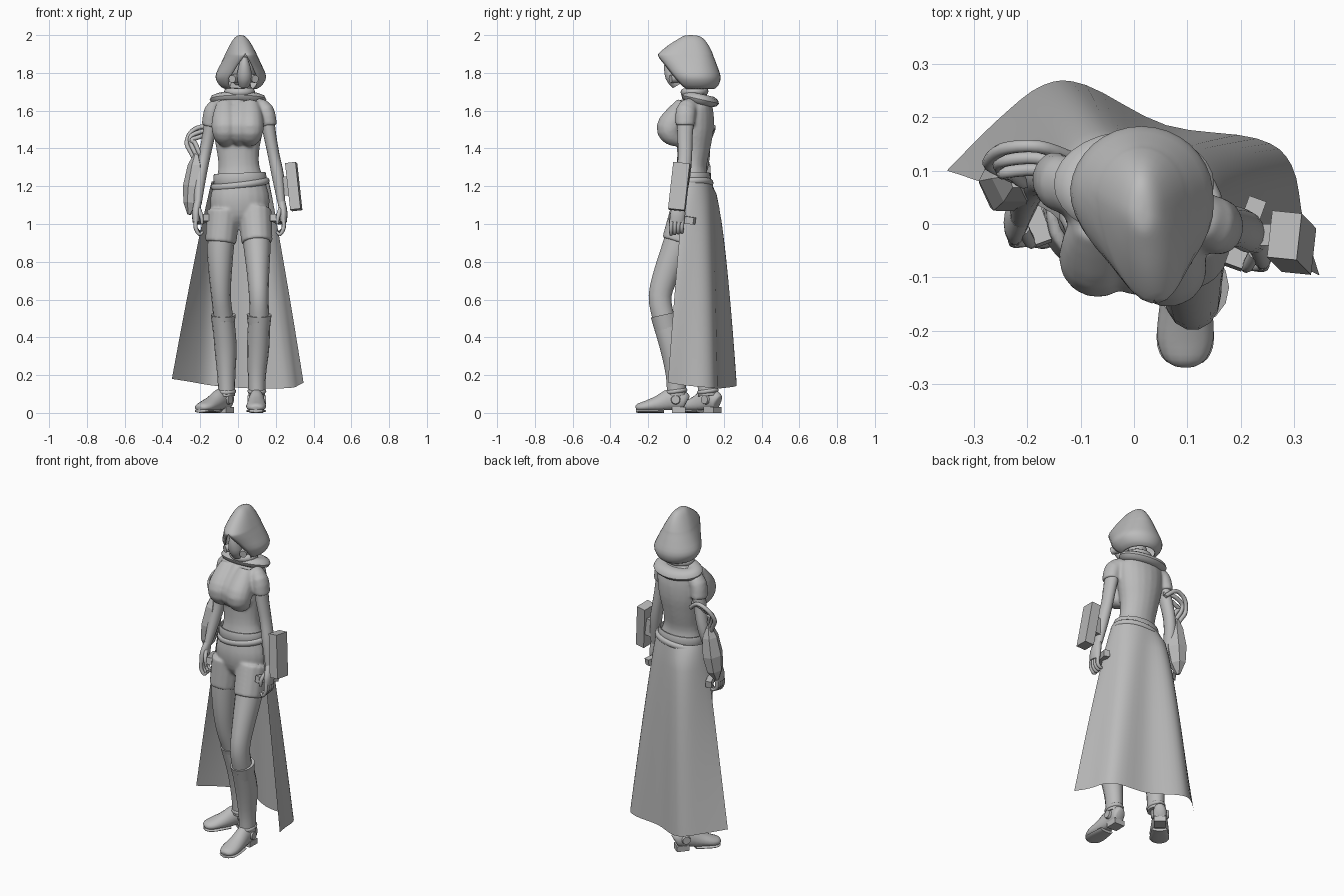
import bpy, bmesh, math
from mathutils import Vector, Matrix

if "Cube" in bpy.data.objects:
    bpy.data.objects.remove(bpy.data.objects["Cube"])

GREY = (0.5, 0.5, 0.5, 1)
cloth = bpy.data.materials.new("plain grey")
cloth.use_nodes = True
cloth.diffuse_color = GREY
cloth.node_tree.nodes["Principled BSDF"].inputs["Base Color"].default_value = GREY


def finish(name, bm, smooth=True):
    bmesh.ops.recalc_face_normals(bm, faces=bm.faces)
    mesh = bpy.data.meshes.new(name)
    bm.to_mesh(mesh)
    bm.free()
    mesh.materials.append(cloth)
    ob = bpy.data.objects.new(name, mesh)
    bpy.context.collection.objects.link(ob)
    if smooth:
        bpy.ops.object.select_all(action="DESELECT")
        ob.select_set(True)
        bpy.context.view_layer.objects.active = ob
        bpy.ops.object.shade_smooth_by_angle(angle=math.radians(50))
    return ob


def fuse(name, parts):
    """Merge overlapping volumes into one soft skin."""
    bpy.ops.object.select_all(action="DESELECT")
    for ob in parts:
        ob.select_set(True)
    bpy.context.view_layer.objects.active = parts[0]
    bpy.ops.object.join()
    parts[0].name = name
    skin = parts[0].modifiers.new("skin", "REMESH")
    skin.mode, skin.voxel_size, skin.use_smooth_shade = "VOXEL", .007, True
    soften = parts[0].modifiers.new("soften", "SMOOTH")
    soften.factor, soften.iterations = .5, 14


def spline(rows, steps):
    """Catmull-Rom smoothing of equal-length tuples."""
    out = []
    for i in range(len(rows) - 1):
        a, b, c, d = (rows[max(0, min(len(rows) - 1, i + k))] for k in (-1, 0, 1, 2))
        for s in range(steps):
            t = s / steps
            out.append([q + t * (r - p) / 2 + t * t * (p - 2.5 * q + 2 * r - w / 2)
                        + t ** 3 * (1.5 * (q - r) + (w - p) / 2)
                        for p, q, r, w in zip(a, b, c, d)])
    return out + [list(rows[-1])]


def bridge(bm, rings, closed=True):
    for r, s in zip(rings, rings[1:]):
        for i in range(len(r) if closed else len(r) - 1):
            j = (i + 1) % len(r)
            bm.faces.new((r[i], r[j], s[j], s[i]))


def sweep(name, path, ref=(1, 0, 0), sides=14, steps=3, floor=None, smooth=True):
    """Elliptical tube through rows of x, y, z, half width, half depth."""
    rows = spline([p if len(p) == 5 else (*p, p[3]) for p in path], steps)
    bm, rings, ref = bmesh.new(), [], Vector(ref)
    for i, (x, y, z, w, h) in enumerate(rows):
        a, b = rows[max(i - 1, 0)], rows[min(i + 1, len(rows) - 1)]
        t = (Vector(b[:3]) - Vector(a[:3])).normalized()
        u = (ref - t * ref.dot(t)).normalized()
        v = t.cross(u)
        ring = []
        for k in range(sides):
            an = math.tau * k / sides
            co = Vector((x, y, z)) + u * w * math.cos(an) + v * h * math.sin(an)
            if floor is not None:
                co.z = max(co.z, floor)
            ring.append(bm.verts.new(co))
        rings.append(ring)
    bridge(bm, rings)
    bm.faces.new(rings[0])
    bm.faces.new(rings[-1])
    return finish(name, bm, smooth)


def box(name, at, size, rot=(0, 0, 0)):
    turn = Matrix.Rotation(rot[2], 4, "Z") @ Matrix.Rotation(rot[1], 4, "Y") @ Matrix.Rotation(rot[0], 4, "X")
    bm = bmesh.new()
    bmesh.ops.create_cube(bm, size=1, matrix=Matrix.Translation(at) @ turn @ Matrix.Diagonal((*size, 1)))
    finish(name, bm, False)


def disc(name, at, radius, depth, axis):
    bm = bmesh.new()
    turn = Vector(axis).to_track_quat("Z", "Y").to_matrix().to_4x4()
    bmesh.ops.create_cone(bm, cap_ends=True, segments=14, radius1=radius, radius2=radius * 0.85,
                          depth=depth, matrix=Matrix.Translation(at) @ turn)
    finish(name, bm)


def band(name, at, rx, ry, thick, tall, tilt=0, roll=0):
    """Rolled ring of cloth or leather."""
    bm, rings = bmesh.new(), []
    turn = Matrix.Translation(at) @ Matrix.Rotation(tilt, 4, "X") @ Matrix.Rotation(roll, 4, "Y")
    for i in range(28):
        a = math.tau * i / 28
        rings.append([bm.verts.new(turn @ Vector((
            math.cos(a) * (rx + thick * math.cos(b)), math.sin(a) * (ry + thick * math.cos(b)),
            tall * math.sin(b)))) for b in (math.tau * k / 10 for k in range(10))])
    bridge(bm, rings + rings[:1])
    finish(name, bm)


# Torso, neck and bust volumes
body = [sweep("torso", [(.01, .04, 1.0, .06, .06), (.01, .03, 1.05, .14, .1), (.01, .028, 1.13, .158, .112),
                        (.01, .028, 1.21, .138, .1), (.005, .03, 1.3, .109, .08), (0, .04, 1.4, .115, .088),
                        (0, .048, 1.5, .134, .098), (0, .05, 1.59, .142, .097), (.005, .058, 1.645, .13, .08),
                        (.01, .055, 1.68, .075, .055), (.018, .045, 1.78, .045, .045)], sides=20)]
for x, y, w in ((-.068, -.066, .073), (.064, -.084, .073), (0, -.062, .05)):
    body.append(sweep("bust", [(x, y + .07, 1.645, w * .6, .035), (x, y + .036, 1.58, w * .9, .06),
                               (x, y, 1.51, w, .074), (x, y + .018, 1.465, w * .85, .058),
                               (x, y + .06, 1.435, w * .5, .03)]))

# Legs: shorts volume, bare leg, boot, cuff, ankle strap
legs = {
    "left": [(.09, .015, 1.07, .08, .09), (.1, -.042, .9, .073, .08), (.106, -.1, .75, .06, .07),
             (.11, -.137, .62, .052, .062), (.112, -.118, .5, .052, .06), (.107, -.072, .35, .053, .062),
             (.1, -.054, .2, .042, .048), (.1, -.05, .09, .038, .046)],
    "right": [(-.075, .02, 1.07, .08, .09), (-.092, .005, .9, .073, .08), (-.094, .005, .75, .062, .07),
              (-.09, .02, .62, .052, .06), (-.078, .06, .5, .052, .06), (-.066, .1, .35, .053, .062),
              (-.062, .11, .2, .042, .048), (-.06, .115, .09, .038, .046)]}
for side, rows in legs.items():
    grow = lambda r, g: (*r[:3], r[3] + g, r[4] + g)
    sweep(side + "_leg", spline(rows, 3)[2:], steps=1)
    body.append(sweep("shorts", [grow(r, .01) for r in rows[:2]], steps=5))
    sweep(side + "_boot", [grow(r, .006) for r in rows[4:]])
    x, y, z, w, h = rows[4]
    sweep(side + "_boot_cuff", [(x, y + .02, z - .07, w + .003, h + .004), (x, y, z + .02, w + .014, h + .012)])
    x, y, z, w, h = rows[-1]
    band(side + "_ankle_strap", (x, y, .115), w, h, .012, .012, .15)

# Arms with sleeves, palms, fingers and hand-held grips
arms = {
    "left": [(.1, .025, 1.62, .042, .045), (.148, .0, 1.598, .04, .05), (.167, -.005, 1.48, .034, .042),
             (.19, -.005, 1.36, .031, .038), (.212, -.015, 1.25, .032, .038), (.23, -.03, 1.11, .02, .025)],
    "right": [(-.1, .07, 1.62, .042, .045), (-.136, .075, 1.598, .04, .05), (-.153, .085, 1.48, .034, .04),
              (-.178, .09, 1.36, .032, .037), (-.2, .065, 1.25, .032, .036), (-.212, .015, 1.11, .02, .025)]}
for side, rows in arms.items():
    s = 1 if side == "left" else -1
    sweep(side + "_arm", rows[1:])
    body.append(sweep("sleeve", [(*r[:3], r[3] + .005, r[4] + .005) for r in rows[:2]]
                      + [(rows[2][0] - s * .003, rows[2][1], 1.52, .043, .052)]))
    x, y, z = rows[-1][:3]
    sweep(side + "_palm", [(x, y, z + .01, .02, .022), (x + s * .01, y - .012, z - .05, .022, .04),
                           (x + s * .01, y - .018, z - .1, .018, .038)])
    for k in range(4):
        fy = y - .045 + k * .019
        sweep(side + "_finger", [(x + s * .01, fy, z - .08, .011), (x + s * .012, fy - .004, z - .13, .011),
                                 (x - s * .008, fy - .004, z - .165 + .004 * k, .009),
                                 (x - s * .026, fy, z - .15, .007)], sides=8, ref=(0, 1, 0))
    sweep(side + "_thumb", [(x - s * .005, y - .025, z - .03, .012), (x - s * .018, y - .05, z - .07, .011),
                            (x - s * .022, y - .05, z - .11, .008)], sides=8, ref=(0, 1, 0))
    box(side + "_grip", (x - s * .022, y + .012, z - .085), (.034, .135, .038), (-.15, 0, -s * .35))
fuse("body_suit", body)

# Collar and draped cowl
band("collar", (.008, .045, 1.7), .06, .052, .022, .022, .05)
band("cowl", (0, .075, 1.66), .1, .052, .05, .03, -.22)

# Hood: rows of height, centre y, half width, front reach, back reach, half gap
bm, rings = bmesh.new(), []
for z, cy, w, f, b, gap in spline([(1.715, .06, .085, .085, .09, .8), (1.735, .06, .113, .112, .112, .72),
                                   (1.78, .055, .134, .14, .128, .55), (1.84, .05, .11, .172, .114, .36),
                                   (1.885, .045, .088, .192, .102, .12), (1.905, .04, .079, .182, .1, 0),
                                   (1.945, .03, .059, .125, .09, 0), (1.98, .025, .037, .065, .068, 0),
                                   (1.996, .025, .018, .035, .04, 0), (2.0, .025, 0, 0, 0, 0)], 3):
    ring = []
    for k in range(29):
        a = max(gap, 0) + (math.tau - 2 * max(gap, 0)) * k / 28
        c = math.cos(a)
        ring.append(bm.verts.new((.014 + w * math.sin(a) + .13 * f * max(c, 0),
                                  cy - c * (f if c > 0 else b), min(z, 2))))
    rings.append(ring)
bridge(bm, rings, closed=False)
bmesh.ops.remove_doubles(bm, verts=bm.verts, dist=.0008)
rim = finish("hood", bm).modifiers.new("thickness", "SOLIDIFY")
rim.thickness, rim.offset = .006, -1

# Head, face mask and breathing filters
sweep("head", [(.022, .03, 1.74, .04, .05), (.022, .025, 1.79, .07, .08), (.022, .025, 1.85, .074, .09),
               (.022, .03, 1.91, .045, .06)])
sweep("face_mask", [(.034, -.085, 1.885, .014, .02), (.034, -.082, 1.84, .03, .035),
                    (.034, -.07, 1.78, .04, .04), (.032, -.045, 1.735, .03, .03)])
for s in (-1, 1):
    disc("mask_filter", (.03 + s * .05, -.06, 1.77), .024, .05, (s * .5, -1, -.1))

# Shoes with heel, sole and round buckles
for side, heel, toe in (("left", (.1, .005), (.095, -.265)), ("right", (-.042, .172), (-.205, -.03))):
    p, q = Vector((*heel, 0)), Vector((*toe, 0))
    across = (q - p).normalized().cross(Vector((0, 0, 1)))
    at = lambda t, z, w, h: (*(p.lerp(q, t) + Vector((0, 0, z))), w, h)
    sweep(side + "_shoe", [at(0, .06, .022, .03), at(.06, .065, .036, .05), at(.3, .07, .04, .06),
                           at(.55, .048, .048, .046), at(.8, .034, .053, .031), at(.95, .028, .04, .022),
                           at(1, .024, .02, .01)], ref=across, floor=.015)
    sweep(side + "_sole", [at(.45, .012, .042, .012), at(.8, .01, .054, .01), at(.95, .01, .042, .01),
                           at(1, .01, .018, .008)], ref=across, floor=0)
    box(side + "_heel", p.lerp(q, .16) + Vector((0, 0, .016)), (.065, .07, .032),
        (0, 0, math.atan2(across.y, across.x)))
    for s in (-1, 1):
        disc(side + "_buckle", p.lerp(q, .22) + across * s * .042 + Vector((0, 0, .07)), .026, .014, across * s)

# Belts
band("waist_belt", (.01, .028, 1.24), .133, .095, .008, .032, 0, -.04)
band("hip_roll", (.012, .032, 1.212), .142, .1, .014, .018, .06, -.12)

# Long open skirt: waist arc blended into a wide irregular hem
hem = spline([(-.35, .1, .18), (-.255, .195, .165), (-.17, .26, .15), (-.09, .26, .14), (.06, .185, .13),
              (.23, .16, .13), (.295, .11, .135), (.318, 0, .145), (.347, -.096, .16)], 4)
bm, rings = bmesh.new(), []
for row in range(17):
    t = row / 16
    ring = []
    for i, (x, y, z) in enumerate(hem):
        a = math.radians(190 - 205 * i / (len(hem) - 1))
        top = (.012 + .152 * math.cos(a), .025 + .112 * math.sin(a), 1.225)
        ring.append(bm.verts.new((top[0] + (x - top[0]) * t ** .9, top[1] + (y - top[1]) * t ** (.75 - y),
                                  top[2] + (z - top[2]) * t)))
    rings.append(ring)
bridge(bm, rings, closed=False)
finish("long_skirt", bm)

# Forearm slab on the left arm
box("forearm_slab", (.295, -.035, 1.198), (.056, .088, .25), (-.1, -.12, -.1))
box("slab_mount", (.245, -.02, 1.2), (.06, .04, .1), (0, -.12, 0))

# Faceted pack and hoses on the right arm
sweep("forearm_pack", [(-.22, .09, 1.37, .014, .025), (-.222, .085, 1.31, .044, .05),
                       (-.235, .08, 1.2, .056, .064), (-.248, .075, 1.11, .042, .052),
                       (-.258, .07, 1.05, .01, .015)], sides=6, steps=1, smooth=False)
for k in range(3):
    g = k * .022
    sweep("hose", [(*c, .012) for c in ((-.12, .125 - g, 1.47 + g), (-.18, .145 - g, 1.515 - g),
                                        (-.245, .14 - g, 1.49 - g), (-.272 + g, .115 - g / 2, 1.43),
                                        (-.25 + g, .1 - g / 2, 1.38), (-.225 + g, .09, 1.33))],
          ref=(0, 1, .3), sides=10, steps=4)
